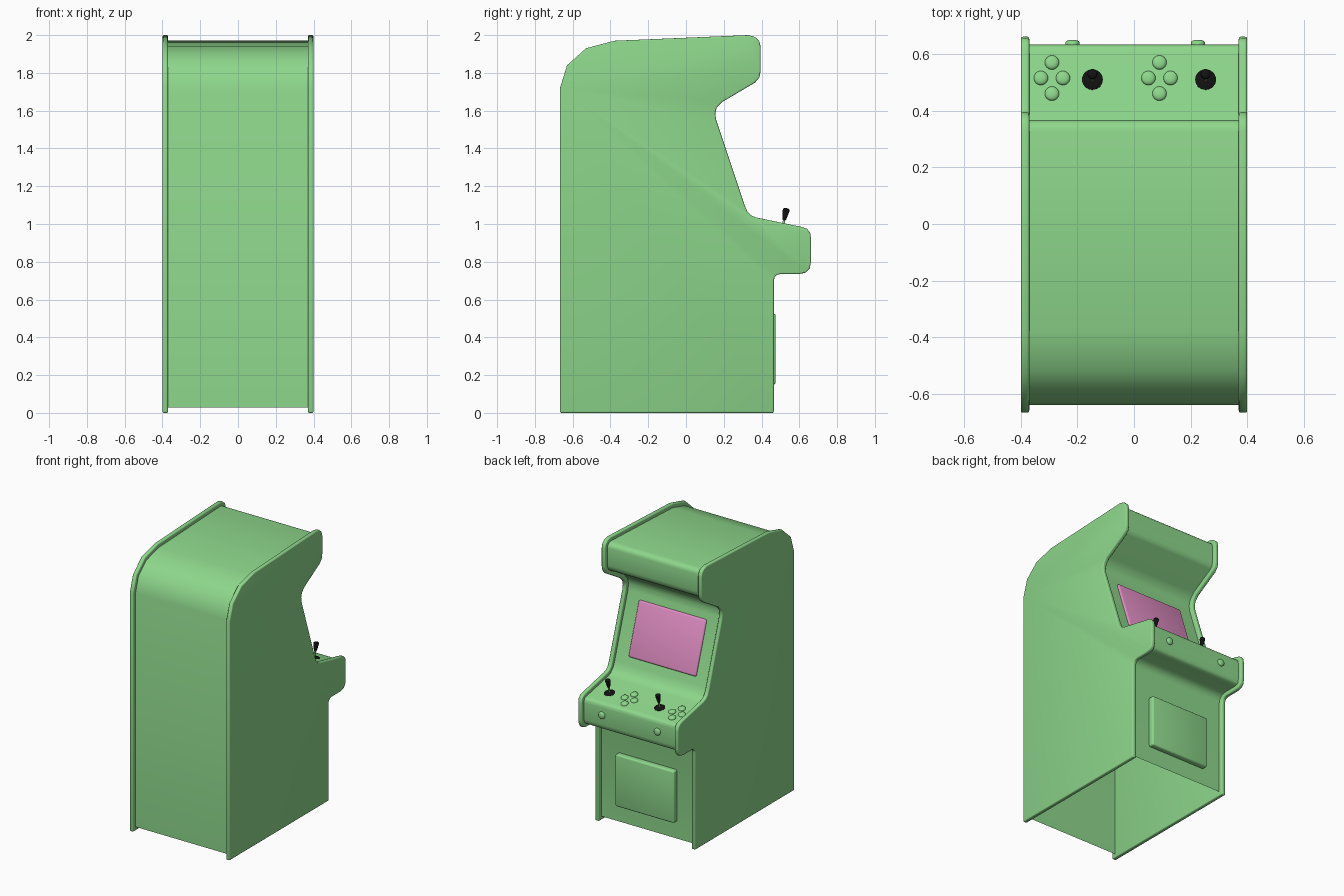
import bpy, bmesh
from math import pi, radians
from mathutils import Matrix, Vector

if "Cube" in bpy.data.objects:
    bpy.data.objects.remove(bpy.data.objects["Cube"])


def material(name, col):
    m = bpy.data.materials.new(name)
    m.diffuse_color = (*col, 1)
    m.use_nodes = True
    m.node_tree.nodes["Principled BSDF"].inputs["Base Color"].default_value = m.diffuse_color
    return m


GREEN = material("green", (0.27, 0.68, 0.26))
PINK = material("pink", (0.75, 0.27, 0.55))
BLACK = material("black", (0.006, 0.006, 0.006))


def finish(bm, name, mat, matrix=Matrix(), bevel=0, recalc=True):
    if recalc:
        bmesh.ops.recalc_face_normals(bm, faces=bm.faces)
    if bevel:
        edges = [e for e in bm.edges if e.is_manifold and e.calc_face_angle() > radians(60)]
        bmesh.ops.bevel(bm, geom=edges, offset=bevel, segments=3, profile=0.5, affect='EDGES')
    bm.transform(matrix)
    me = bpy.data.meshes.new(name)
    bm.to_mesh(me)
    bm.free()
    me.shade_smooth()
    me.set_sharp_from_angle(angle=radians(40))
    me.materials.append(mat)
    ob = bpy.data.objects.new(name, me)
    bpy.context.collection.objects.link(ob)
    return ob


def place(x, y, z, tilt):
    return Matrix.Translation((x, y, z)) @ Matrix.Rotation(tilt, 4, 'X')


def lathe(name, profile, mat, matrix, steps=24):
    bm = bmesh.new()
    vs = [bm.verts.new((r, 0, z)) for r, z in profile]
    es = [bm.edges.new(p) for p in zip(vs, vs[1:])]
    bmesh.ops.spin(bm, geom=vs + es, axis=(0, 0, 1), cent=(0, 0, 0),
                   angle=2 * pi, steps=steps)
    bmesh.ops.remove_doubles(bm, verts=bm.verts, dist=1e-5)
    return finish(bm, name, mat, matrix)


def slab(name, sx, sy, sz, mat, matrix, bevel):
    bm = bmesh.new()
    bmesh.ops.create_cube(bm, size=1, matrix=Matrix.Diagonal((sx, sy, sz, 1)))
    return finish(bm, name, mat, matrix, bevel)


# Side outline (y, z), from bottom back over the top to bottom front
outline = [(-.667, 0), (-.667, 1.72), (-.63, 1.84), (-.53, 1.93), (-.38, 1.97),
           (.33, 2.0), (.365, 1.99), (.387, 1.97), (.395, 1.94), (.395, 1.81),
           (.388, 1.775), (.365, 1.748), (.19, 1.645), (.162, 1.615), (.155, 1.585),
           (.16, 1.55), (.31, 1.10), (.325, 1.065), (.345, 1.045), (.37, 1.035),
           (.61, .985), (.64, .975), (.657, .955), (.662, .925), (.662, .80),
           (.655, .765), (.635, .743), (.60, .735), (.50, .735), (.48, .73),
           (.469, .718), (.465, .70), (.465, 0)]


def inset(pts, d):
    out = []
    for i, p in enumerate(pts):
        a, b, c = Vector(pts[i - 1]), Vector(p), Vector(pts[(i + 1) % len(pts)])
        u, v = (b - a).normalized(), (c - b).normalized()
        n1, n2 = Vector((u.y, -u.x)), Vector((v.y, -v.x))
        out.append(b + (n1 + n2) * d / (1 + n1.dot(n2)))
    return out


# Side panels with rounded rims
for name, x in (("left_side_panel", -.40), ("right_side_panel", .37)):
    bm = bmesh.new()
    f = bm.faces.new([bm.verts.new((x, y, z)) for y, z in outline])
    ext = bmesh.ops.extrude_face_region(bm, geom=[f])
    bmesh.ops.translate(bm, vec=(.03, 0, 0),
                        verts=[g for g in ext["geom"] if isinstance(g, bmesh.types.BMVert)])
    finish(bm, name, GREEN, bevel=.008)

# Wrapped shell between the panels, open underneath
bm = bmesh.new()
rows = [[bm.verts.new((x, y, z)) for x in (-.372, .372)] for y, z in inset(outline, .028)]
for a, b in zip(rows, rows[1:]):
    bm.faces.new((a[0], a[1], b[1], b[0]))
finish(bm, "cabinet_shell", GREEN, recalc=False)

# Screen and service door
slab("screen", .54, .385, .03, PINK, place(0, .204, 1.322, -1.25), .012)
slab("service_door", .47, .375, .05, GREEN, place(0, .45, .3375, -pi / 2), .012)

# Controls for two players
DECK = -.205


def deck_z(y):
    return .975 - .208 * (y - .513)


cap = [(.025, -.005), (.025, .007), (.021, .012), (.012, .015), (0, .016)]
for player, x0 in (("left", -.29), ("right", .09)):
    for i, (dx, dy) in enumerate(((0, .055), (-.039, 0), (.039, 0), (0, -.055))):
        y = .515 + dy
        lathe(f"{player}_button_{i + 1}", cap, GREEN, place(x0 + dx, y, deck_z(y), DECK))
for player, x in (("left", -.147), ("right", .253)):
    m = place(x, .51, deck_z(.51), DECK)
    lathe(f"{player}_joystick_base", [(.037, -.005), (.037, .003), (.03, .007), (0, .009)], BLACK, m)
    lathe(f"{player}_joystick_shaft", [(.006, 0), (.006, .06)], GREEN, m, 12)
    lathe(f"{player}_joystick_handle",
          [(0, .045), (.008, .045), (.011, .055), (.018, .095), (.017, .104), (.011, .109), (0, .111)],
          BLACK, m)

# Start buttons on the front edge
for player, x in (("left", -.217), ("right", .226)):
    lathe(f"{player}_start_button", cap, GREEN, place(x, .635, .87, -pi / 2))
